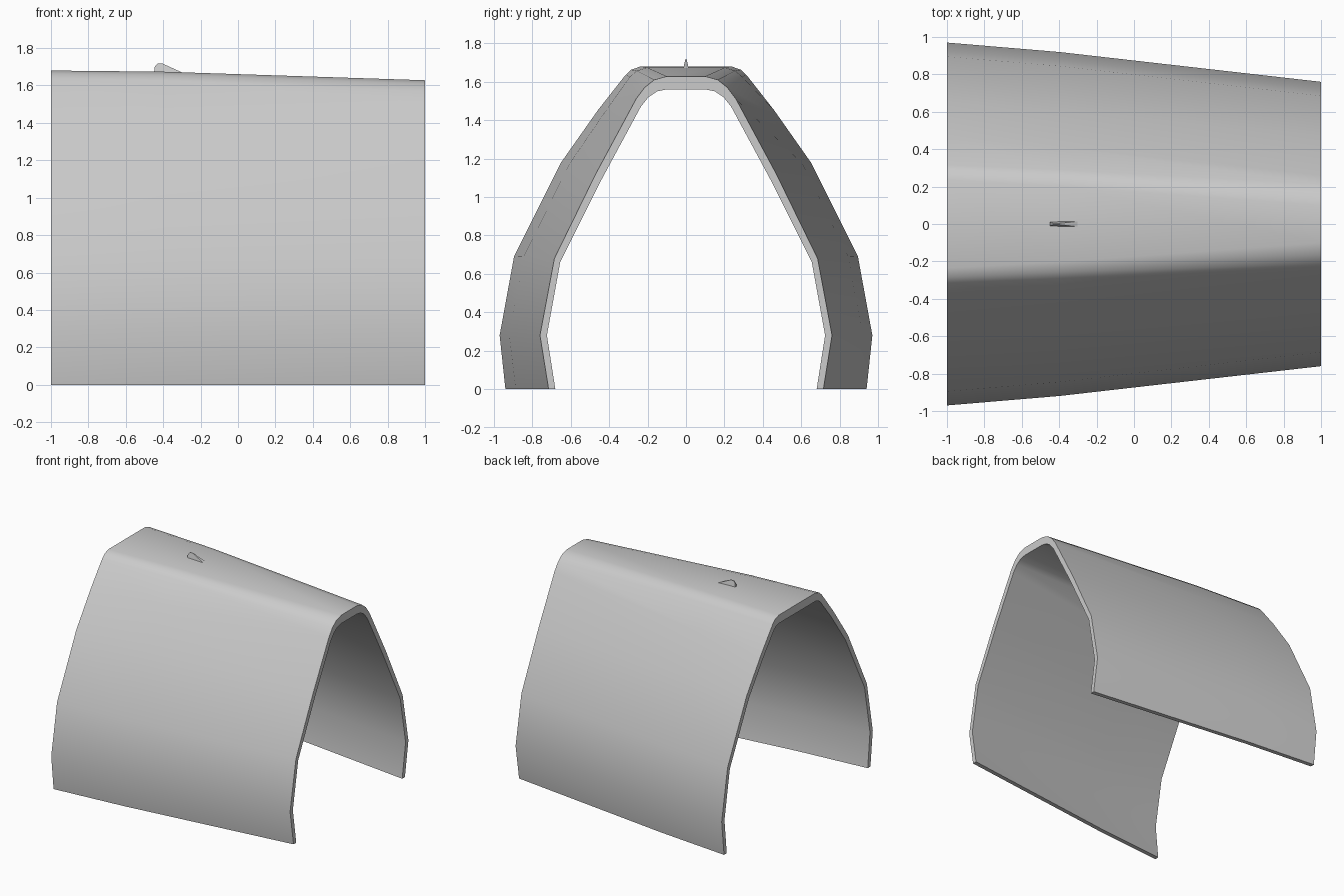
import bpy, bmesh, math
from mathutils import Vector

if "Cube" in bpy.data.objects:
    bpy.data.objects.remove(bpy.data.objects["Cube"])

grey = bpy.data.materials.new("light grey metal")
COLOUR = (0.6, 0.6, 0.6, 1)
grey.diffuse_color = COLOUR
grey.use_nodes = True
grey.node_tree.nodes["Principled BSDF"].inputs["Base Color"].default_value = COLOUR


def finish(bm, name, angle):
    bmesh.ops.recalc_face_normals(bm, faces=bm.faces)
    mesh = bpy.data.meshes.new(name)
    bm.to_mesh(mesh)
    bm.free()
    mesh.materials.append(grey)
    obj = bpy.data.objects.new(name, mesh)
    bpy.context.collection.objects.link(obj)
    bpy.ops.object.select_all(action='DESELECT')
    obj.select_set(True)
    bpy.context.view_layer.objects.active = obj
    bpy.ops.object.shade_smooth_by_angle(angle=math.radians(angle))
    return obj


# Half profiles (y, z) from the foot to the crown: wide end, narrow end, narrow end inside
wide = [(.94, 0), (.97, .28), (.895, .69), (.65, 1.18), (.46, 1.45),
        (.315, 1.635), (.285, 1.663), (.235, 1.68)]
narrow = [(.715, 0), (.76, .28), (.685, .68), (.47, 1.12), (.26, 1.51),
          (.215, 1.57), (.165, 1.61), (.10, 1.628)]
narrow_in = [(.68, 0), (.724, .28), (.655, .66), (.44, 1.09), (.235, 1.47),
             (.195, 1.52), (.15, 1.55), (.10, 1.56)]


def section(x, t, tz):
    """Closed ring of the shell, blended from the wide end to the narrow end."""
    outer, inner = [], []
    for (wy, wz), (ny, nz), (iy, iz) in zip(wide, narrow, narrow_in):
        y, z = wy + (ny - wy) * t, wz + (nz - wz) * tz
        outer.append((y, z))
        inner.append((y + iy - ny, z + iz - nz))
    def mirrored(half):
        return half + [(-y, z) for y, z in reversed(half)]
    ring = mirrored(outer) + mirrored(inner)[::-1]
    return [Vector((x, y, z)) for y, z in ring]


# Tapered arched cover
bm = bmesh.new()
rings = [[bm.verts.new(p) for p in section(*s)]
         for s in ((-1, 0, 0), (-.4, .24, .12), (1, 1, 1))]
n = len(rings[0])
for a, b in zip(rings, rings[1:]):
    for i in range(n):
        j = (i + 1) % n
        bm.faces.new((a[i], a[j], b[j], b[i]))
for ring in (rings[0], rings[-1]):
    for i in range(n // 2 - 1):
        bm.faces.new((ring[i], ring[i + 1], ring[n - 2 - i], ring[n - 1 - i]))
finish(bm, "arched_cover", 40)

# Small fin on the crown, wide at the base and thin at the tip
bm = bmesh.new()
fin = [(-.45, 1.66, .014), (-.445, 1.70, .007), (-.43, 1.718, .003),
       (-.405, 1.718, .003), (-.30, 1.67, .014)]
sides = [[bm.verts.new((x, s * w, z)) for x, z, w in fin] for s in (-1, 1)]
for side in sides:
    bm.faces.new(side)
for i in range(len(fin)):
    j = (i + 1) % len(fin)
    bm.faces.new((sides[0][i], sides[0][j], sides[1][j], sides[1][i]))
finish(bm, "crown_fin", 30)
